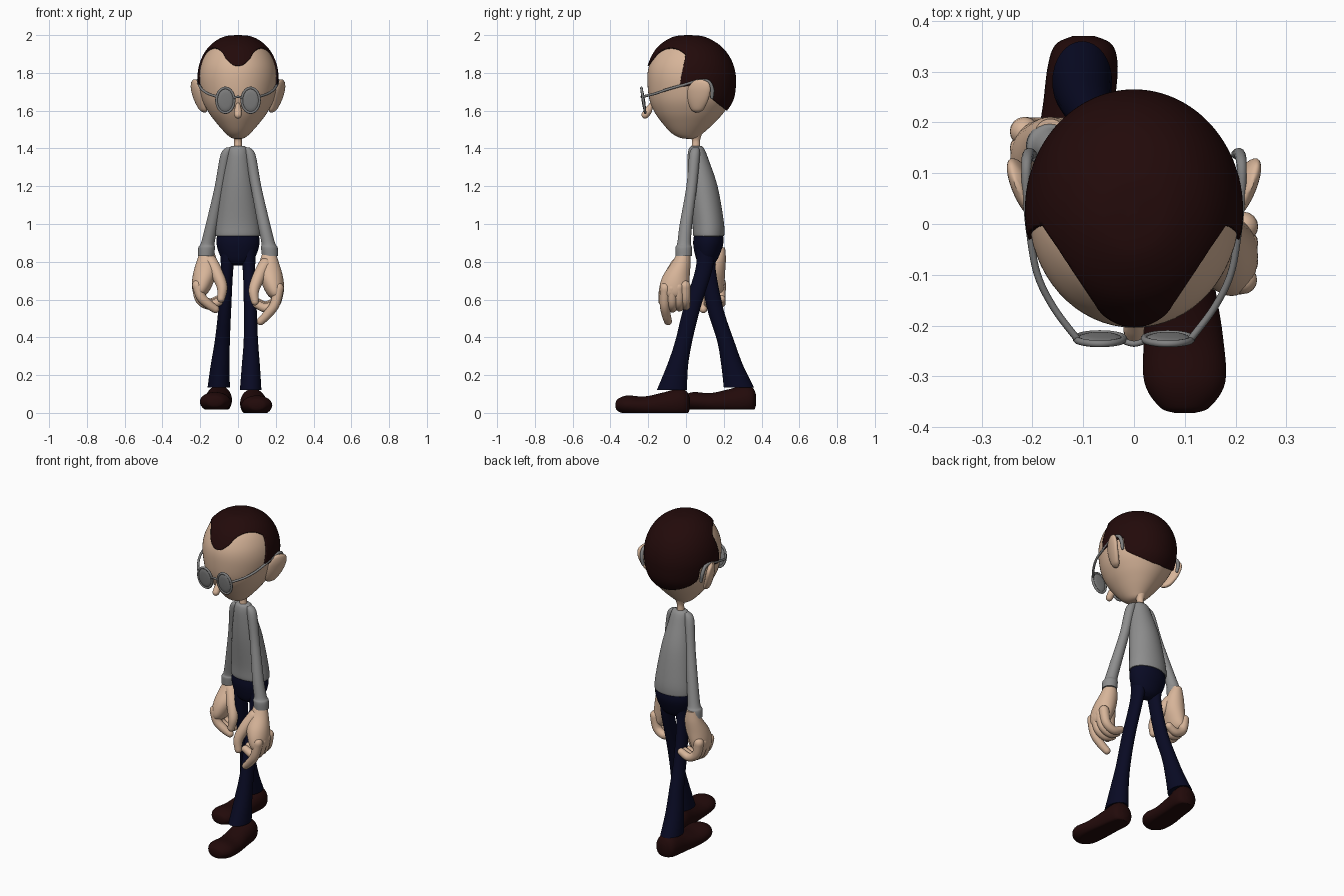
import bpy, bmesh, math
from mathutils import Vector, Matrix

if "Cube" in bpy.data.objects:
    bpy.data.objects.remove(bpy.data.objects["Cube"])


def material(name, rgb):
    m = bpy.data.materials.new(name)
    m.diffuse_color = (*rgb, 1)
    m.use_nodes = True
    m.node_tree.nodes["Principled BSDF"].inputs["Base Color"].default_value = m.diffuse_color
    return m


SKIN = material("skin", (0.68, 0.46, 0.32))
BROWN = material("dark_brown", (0.016, 0.003, 0.003))
NAVY = material("navy", (0.0025, 0.003, 0.017))
GREY = material("grey", (0.27, 0.27, 0.27))
METAL = material("glasses_grey", (0.22, 0.22, 0.22))


def spline(secs, sub):
    """Catmull-Rom through tuples of any length."""
    out = []
    for i in range(len(secs) - 1):
        p = [secs[max(0, min(len(secs) - 1, i + k))] for k in (-1, 0, 1, 2)]
        for s in range(sub):
            t = s / sub
            out.append([0.5 * (2 * b + (c - a) * t + (2 * a - 5 * b + 4 * c - d) * t * t
                               + (3 * b - a - 3 * c + d) * t ** 3) for a, b, c, d in zip(*p)])
    out.append(list(secs[-1]))
    return out


def skin_rings(name, rings, mat, keep=None):
    """Join rings of points into a closed, smooth mesh."""
    bm = bmesh.new()
    vs = [[bm.verts.new(p) for p in r] for r in rings]
    n = len(vs[0])
    for a, b in zip(vs, vs[1:]):
        for i in range(n):
            j = (i + 1) % n
            bm.faces.new((a[i], a[j], b[j], b[i]))
    bm.faces.new(vs[0])
    bm.faces.new(vs[-1])
    bmesh.ops.recalc_face_normals(bm, faces=bm.faces)
    if keep:
        drop = [f for f in bm.faces if not keep(f.calc_center_median())]
        bmesh.ops.delete(bm, geom=drop, context='FACES')
        # Relax the cut border into a clean line
        border = {v: [e.other_vert(v) for e in v.link_edges if e.is_boundary] for v in bm.verts if v.is_boundary}
        for _ in range(12):
            new = {v: (v.co * 2 + o[0].co + o[1].co) / 4 for v, o in border.items() if len(o) == 2}
            for v, co in new.items():
                v.co = co
    me = bpy.data.meshes.new(name)
    bm.to_mesh(me)
    bm.free()
    me.materials.append(mat)
    me.shade_smooth()
    me.set_sharp_from_angle(angle=math.radians(50))
    ob = bpy.data.objects.new(name, me)
    bpy.context.collection.objects.link(ob)
    return ob


def loft(name, secs, mat, axis='z', rot=0, n=32, sub=6, floor=None, keep=None):
    """Elliptical sections (x, y, z, r1, r2) stacked along z or y."""
    rings = []
    for x, y, z, r1, r2 in spline(secs, sub):
        ring = []
        for i in range(n):
            a = 2 * math.pi * i / n
            u, v = max(r1, .001) * math.cos(a), max(r2, .001) * math.sin(a)
            u, v = u * math.cos(rot) - v * math.sin(rot), u * math.sin(rot) + v * math.cos(rot)
            p = Vector((x + u, y + v, z) if axis == 'z' else (x + u, y, z + v))
            if floor is not None:
                p.z = max(p.z, floor)
            ring.append(p)
        rings.append(ring)
    return skin_rings(name, rings, mat, keep)


def tube(name, pts, mat, n=16, sub=6):
    """Round-ended tube through points (x, y, z, radius)."""
    path = spline(pts, sub)
    P = [Vector(p[:3]) for p in path]
    T = [(P[min(i + 1, len(P) - 1)] - P[max(i - 1, 0)]).normalized() for i in range(len(P))]
    items = [(P[i], T[i], path[i][3]) for i in range(len(P))]
    angles = [math.radians(d) for d in (25, 50, 70, 86)]
    cap = lambda it, s: [(it[0] + it[1] * s * it[2] * math.sin(a), it[1], it[2] * math.cos(a)) for a in angles]
    items = cap(items[0], -1)[::-1] + items + cap(items[-1], 1)
    u = T[0].orthogonal()
    rings = []
    for c, t, r in items:
        u = (u - t * u.dot(t)).normalized()
        w = t.cross(u)
        rings.append([c + r * (u * math.cos(2 * math.pi * i / n) + w * math.sin(2 * math.pi * i / n))
                      for i in range(n)])
    return skin_rings(name, rings, mat)


def place(secs, s, dx=0, dy=0, dz=0):
    """Mirror sections to side s, with an offset."""
    return [(s * (p[0] + dx), p[1] + dy, p[2] + dz, *p[3:]) for p in secs]


# Head: z, half width, front y, back y
HEAD = [(1.45, .004, .02, .03), (1.456, .035, -.03, .06), (1.48, .065, -.075, .09), (1.53, .11, -.122, .145),
        (1.59, .155, -.165, .20), (1.66, .19, -.194, .245), (1.75, .207, -.204, .258), (1.82, .203, -.2, .25),
        (1.88, .183, -.178, .225), (1.93, .15, -.145, .185), (1.965, .108, -.1, .135),
        (1.987, .06, -.05, .08), (1.993, .003, .008, .014)]


def head_secs(grow):
    return [(0, (f + b) / 2, z + grow * (z - 1.72) / .27, w + grow, (b - f) / 2 + grow) for z, w, f, b in HEAD]


def in_hair(p):
    x, y, z = abs(p.x), p.y, p.z
    if y < .02 and z > min(1.835 + 10 * x * x, 1.9) and x < .05 + .66 * (y + .2):
        return True
    if y < -.035 + .2 * min(max(z - 1.73, 0), .17):
        return False
    return z > 1.73 + .15 * y if y < .135 else z > 1.66 - .8 * (y - .14)


loft("head", head_secs(0), SKIN, n=64, sub=6)
hair = loft("hair", head_secs(.007), BROWN, n=224, sub=14, keep=in_hair)
mod = hair.modifiers.new("thickness", 'SOLIDIFY')
mod.thickness = .012
loft("neck", [(0, .05, 1.37, .028, .028), (0, .053, 1.42, .021, .022), (0, .053, 1.45, .022, .023),
              (0, .05, 1.49, .04, .04)], SKIN, n=24)
tube("nose", [(0, -.185, 1.63, .012), (0, -.2, 1.6, .02), (0, -.216, 1.578, .02)], SKIN)

# Torso and hips
loft("sweater", [(0, .12, .935, .112, .076), (0, .12, .945, .119, .083), (0, .116, 1.02, .113, .083),
                 (0, .09, 1.2, .09, .077), (0, .064, 1.34, .064, .056), (0, .056, 1.395, .052, .042),
                 (0, .055, 1.412, .036, .028)], GREY, n=40)
loft("hips", [(0, .12, .96, .108, .074), (0, .118, .9, .114, .08), (0, .113, .84, .098, .066),
              (0, .11, .8, .07, .048), (0, .11, .78, .03, .02)], NAVY, n=40)

# Legs: forward on +x, trailing on -x
loft("left_trouser_leg", [(.052, .105, .87, .045, .05), (.058, .095, .76, .033, .045), (.065, .03, .55, .034, .045),
                          (.068, -.012, .38, .038, .045), (.068, -.045, .25, .048, .056),
                          (.067, -.075, .12, .057, .08)], NAVY)
loft("right_trouser_leg", [(-.052, .11, .87, .045, .05), (-.058, .115, .76, .033, .042), (-.07, .155, .55, .034, .043),
                           (-.083, .21, .38, .04, .045), (-.095, .245, .25, .05, .058),
                           (-.102, .28, .135, .059, .08)], NAVY)

SHOE = [(.1, -.372, .04, .02, .015), (.1, -.36, .042, .05, .033), (.1, -.31, .042, .08, .05),
        (.097, -.22, .035, .078, .052), (.088, -.12, .042, .071, .066), (.08, -.04, .05, .069, .078),
        (.078, .003, .05, .056, .064), (.078, .02, .05, .022, .03)]
loft("left_shoe", SHOE, BROWN, axis='y', floor=0)
loft("right_shoe", place(SHOE, -1, .021, .35, .018), BROWN, axis='y', floor=.018)

# Arms, hands and ears
ARM_Y = {1: (.05, .045, .03, .0, -.01, -.012, -.012), -1: (.055, .06, .09, .13, .15, .153, .155)}
ARM = [(.045, 1.405, .016), (.065, 1.365, .028), (.095, 1.2, .028), (.137, 1.0, .033),
       (.16, .9, .036), (.166, .875, .044), (.17, .83, .043)]
PALM = [(.165, -.01, .86, .03, .03), (.165, -.024, .8, .05, .048), (.174, -.05, .73, .062, .07),
        (.188, -.062, .67, .056, .078), (.197, -.065, .625, .041, .072), (.198, -.065, .6, .015, .04)]
THUMB = [(.145, -.045, .785, .036), (.11, -.085, .72, .034), (.084, -.115, .65, .028), (.09, -.125, .59, .021)]
FINGER = [(.216, 0, .66, .029), (.2, .002, .585, .026), (.15, .004, .555, .024), (.1, .006, .575, .022)]
INDEX = [(.215, -.11, .66, .028), (.195, -.113, .575, .026), (.155, -.105, .52, .024), (.12, -.095, .485, .021)]
EAR = [(.176, .06, 1.59, .004, .008), (.184, .06, 1.605, .018, .034), (.202, .063, 1.655, .022, .058),
       (.216, .068, 1.71, .022, .066), (.224, .073, 1.748, .016, .05), (.23, .076, 1.765, .004, .012)]
TEMPLE = [(.113, -.225, 1.675, .007), (.158, -.165, 1.69, .007), (.19, -.1, 1.712, .007), (.205, -.02, 1.735, .007),
          (.212, .06, 1.757, .008), (.212, .115, 1.755, .01), (.208, .138, 1.715, .011), (.2, .137, 1.67, .009)]
for s, side in ((1, "left"), (-1, "right")):
    loft(side + "_sleeve", [(s * x, y, z, r, r) for (x, z, r), y in zip(ARM, ARM_Y[s])], GREY, n=24)
    dy, dz = (0, 0) if s > 0 else (.187, .015)
    loft(side + "_palm", place(PALM, s, 0, dy, dz), SKIN)
    tube(side + "_thumb", place(THUMB, s, 0, dy, dz), SKIN)
    for k, fy in enumerate((-.075, -.038, -.005)):
        tube(f"{side}_finger_{k + 1}", place(FINGER, s, 0, dy + fy, dz + .006 * k), SKIN)
    index = INDEX if s > 0 else [(x, y, .66 + (z - .66) * .72, r) for x, y, z, r in INDEX]
    tube(side + "_index_finger", place(index, s, 0, dy, dz), SKIN)
    loft(side + "_ear", place(EAR, s), SKIN, rot=-.4 * s)
    tube(side + "_glasses_arm", place(TEMPLE, s), METAL, n=10)

    # Lens and rim, tilted with the top forward
    tilt = Matrix.Translation((s * .067, -.226, 1.655)) @ Matrix.Rotation(.15, 4, 'X')
    lens = loft(side + "_lens", [(0, -.009, 0, .01, .014), (0, -.007, 0, .032, .046), (0, 0, 0, .045, .064),
                                 (0, .007, 0, .032, .046), (0, .009, 0, .01, .014)], METAL, axis='y')
    lens.matrix_world = tilt
    loop = [(.047 * math.cos(a), 0, .066 * math.sin(a), .007) for a in [math.pi * k / 8 for k in range(17)]]
    tube(side + "_rim", loop, METAL, n=10, sub=3).matrix_world = tilt
tube("glasses_bridge", [(-.022, -.23, 1.667, .006), (0, -.236, 1.674, .006), (.022, -.23, 1.667, .006)], METAL, n=10)
